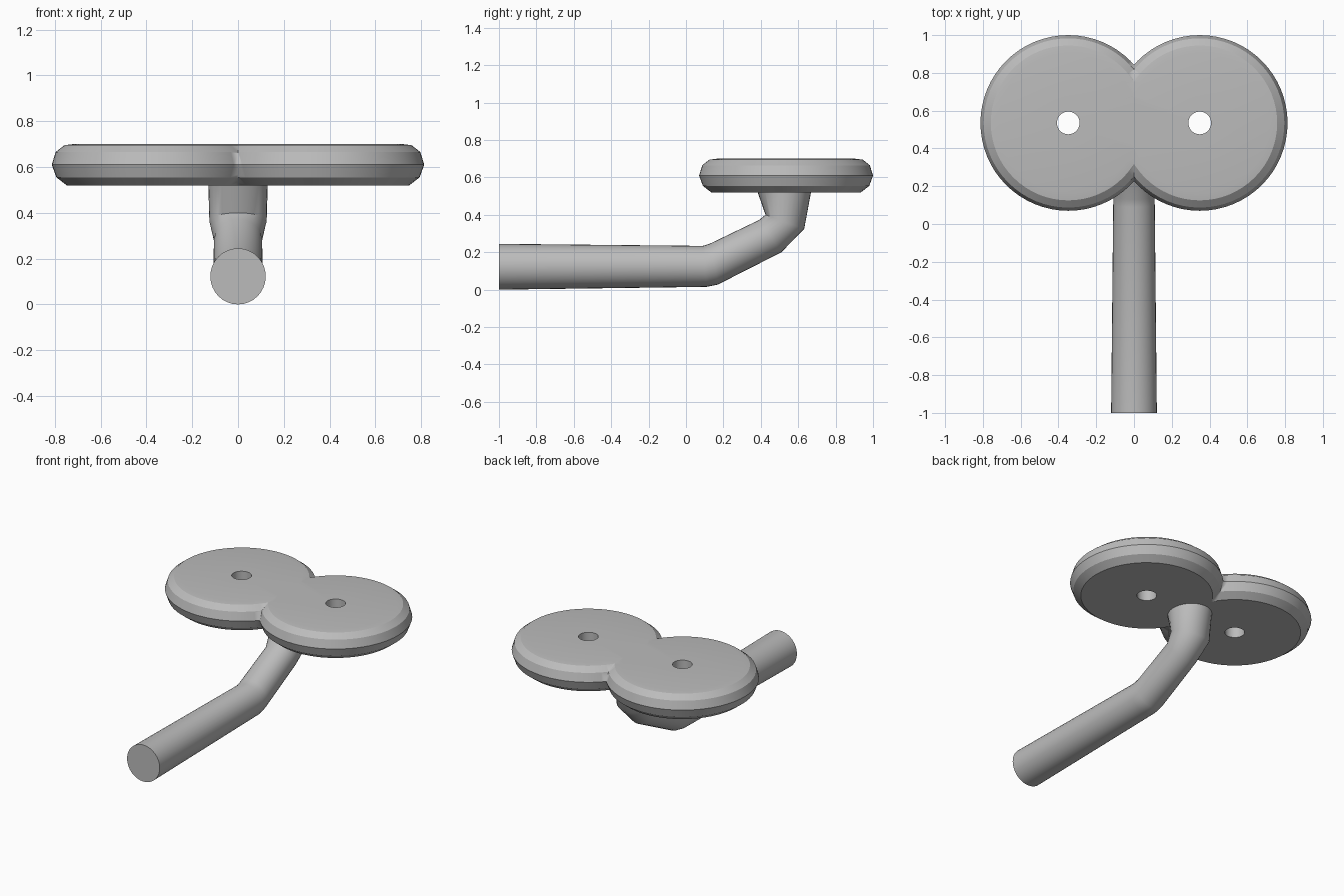
import bpy, bmesh, math
from mathutils import Vector

cube = bpy.data.objects.get("Cube")
if cube:
    bpy.data.objects.remove(cube, do_unlink=True)

grey = bpy.data.materials.new("plain_grey")
grey.use_nodes = True
GREY = (0.5, 0.5, 0.5, 1)
grey.diffuse_color = GREY
grey.node_tree.nodes["Principled BSDF"].inputs["Base Color"].default_value = GREY


def skin(bm, rings, closed=False):
    """Join successive rings of vertices with quads."""
    n = len(rings[0])
    pairs = list(zip(rings, rings[1:]))
    if closed:
        pairs.append((rings[-1], rings[0]))
    for a, b in pairs:
        for i in range(n):
            j = (i + 1) % n
            bm.faces.new((a[i], a[j], b[j], b[i]))


def finish(bm, name, angle):
    bmesh.ops.recalc_face_normals(bm, faces=bm.faces)
    mesh = bpy.data.meshes.new(name)
    bm.to_mesh(mesh)
    bm.free()
    obj = bpy.data.objects.new(name, mesh)
    bpy.context.collection.objects.link(obj)
    mesh.materials.append(grey)
    bpy.ops.object.select_all(action="DESELECT")
    obj.select_set(True)
    bpy.context.view_layer.objects.active = obj
    bpy.ops.object.shade_smooth_by_angle(angle=math.radians(angle))
    return obj


# Double disc head: one pierced disc, cut at the centre and mirrored
SIDES = 64
profile = [(0.06, 0.52), (0.40, 0.52), (0.445, 0.555), (0.465, 0.61),
           (0.448, 0.665), (0.41, 0.695), (0.37, 0.70), (0.06, 0.70)]
bm = bmesh.new()
rings = []
for r, z in profile:
    angles = [math.tau * i / SIDES for i in range(SIDES)]
    rings.append([bm.verts.new((0.348 + r * math.cos(a), 0.535 + r * math.sin(a), z))
                  for a in angles])
skin(bm, rings, closed=True)
bmesh.ops.bisect_plane(bm, geom=bm.verts[:] + bm.edges[:] + bm.faces[:],
                       plane_co=(0, 0, 0), plane_no=(1, 0, 0), clear_inner=True)
head = finish(bm, "double_disc_head", 30)
mirror = head.modifiers.new("mirror", "MIRROR")
mirror.use_clip = True

# Bent handle: elliptical sections given by upper (y, z), lower (y, z), half width
sections = [((-1, 0.245), (-1, 0), 0.121),
            ((0.09, 0.234), (0.11, 0.015), 0.11),
            ((0.13, 0.247), (0.17, 0.027), 0.108),
            ((0.39, 0.372), (0.51, 0.20), 0.105),
            ((0.425, 0.40), (0.632, 0.325), 0.125),
            ((0.38, 0.53), (0.67, 0.53), 0.13)]
bm = bmesh.new()
rings = []
for top, low, half in sections:
    top, low = Vector((0, *top)), Vector((0, *low))
    mid, up = (top + low) / 2, (top - low) / 2
    ring = []
    for i in range(32):
        a = math.tau * i / 32
        ring.append(bm.verts.new(mid + up * math.cos(a) + Vector((half * math.sin(a), 0, 0))))
    rings.append(ring)
skin(bm, rings)
bm.faces.new(rings[0])
bm.faces.new(rings[-1])
finish(bm, "bent_handle", 40)
